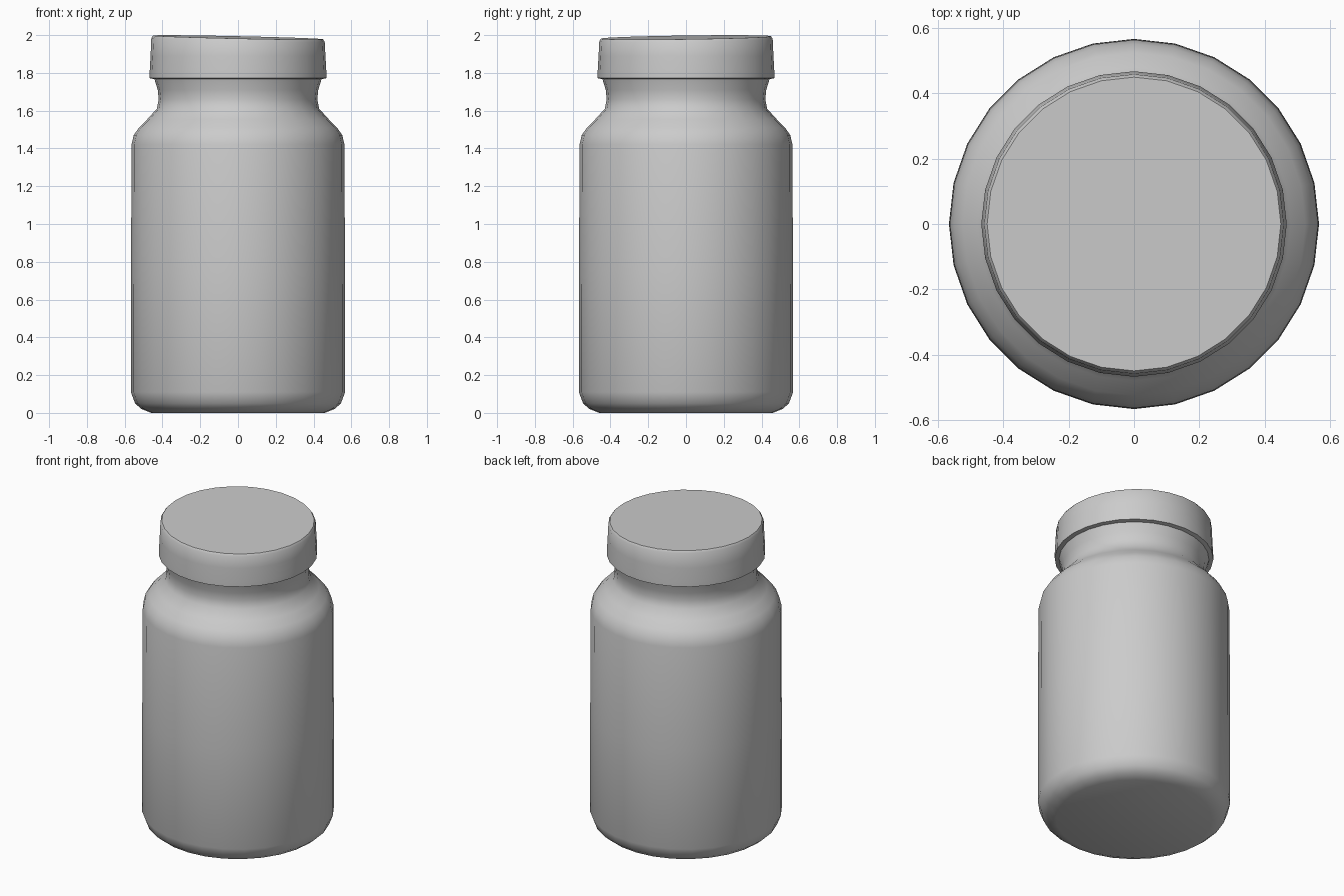
import bpy, bmesh, math

if "Cube" in bpy.data.objects:
    bpy.data.objects.remove(bpy.data.objects["Cube"])

SIDES = 28

grey = bpy.data.materials.new("plain_grey")
grey.diffuse_color = (0.6, 0.6, 0.6, 1)
grey.use_nodes = True
grey.node_tree.nodes["Principled BSDF"].inputs["Base Color"].default_value = grey.diffuse_color


def lathe(name, profile, tilt=None):
    """Revolve (radius, z) points around z and cap both ends."""
    bm = bmesh.new()
    rings = []
    for r, z in profile:
        ring = []
        for i in range(SIDES):
            a = 2 * math.pi * i / SIDES
            x, y = r * math.cos(a), r * math.sin(a)
            ring.append(bm.verts.new((x, y, z + (tilt(x, y, z) if tilt else 0))))
        rings.append(ring)
    for lo, hi in zip(rings, rings[1:]):
        for i in range(SIDES):
            j = (i + 1) % SIDES
            bm.faces.new((lo[i], lo[j], hi[j], hi[i]))
    bm.faces.new(rings[0][::-1])
    bm.faces.new(rings[-1])
    bmesh.ops.recalc_face_normals(bm, faces=bm.faces)
    me = bpy.data.meshes.new(name)
    bm.to_mesh(me)
    bm.free()
    me.materials.append(grey)
    ob = bpy.data.objects.new(name, me)
    bpy.context.collection.objects.link(ob)
    bpy.context.view_layer.objects.active = ob
    ob.select_set(True)
    bpy.ops.object.shade_smooth_by_angle(angle=math.radians(50))
    ob.select_set(False)
    return ob


# Jar body with rounded base, shoulder and neck
lathe("jar_body", [
    (0.46, 0.0), (0.51, 0.02), (0.545, 0.05), (0.567, 0.11),
    (0.566, 0.75), (0.564, 1.42), (0.552, 1.47), (0.525, 1.51),
    (0.48, 1.555), (0.43, 1.61), (0.42, 1.66), (0.425, 1.71), (0.445, 1.775),
])

# Lid, its top very slightly tilted
lathe("lid", [
    (0.43, 1.765), (0.468, 1.772), (0.468, 1.80), (0.463, 1.89),
    (0.459, 1.975), (0.450, 1.988),
], tilt=lambda x, y, z: (-0.022 * x + 0.014 * y) if z > 1.95 else 0)
